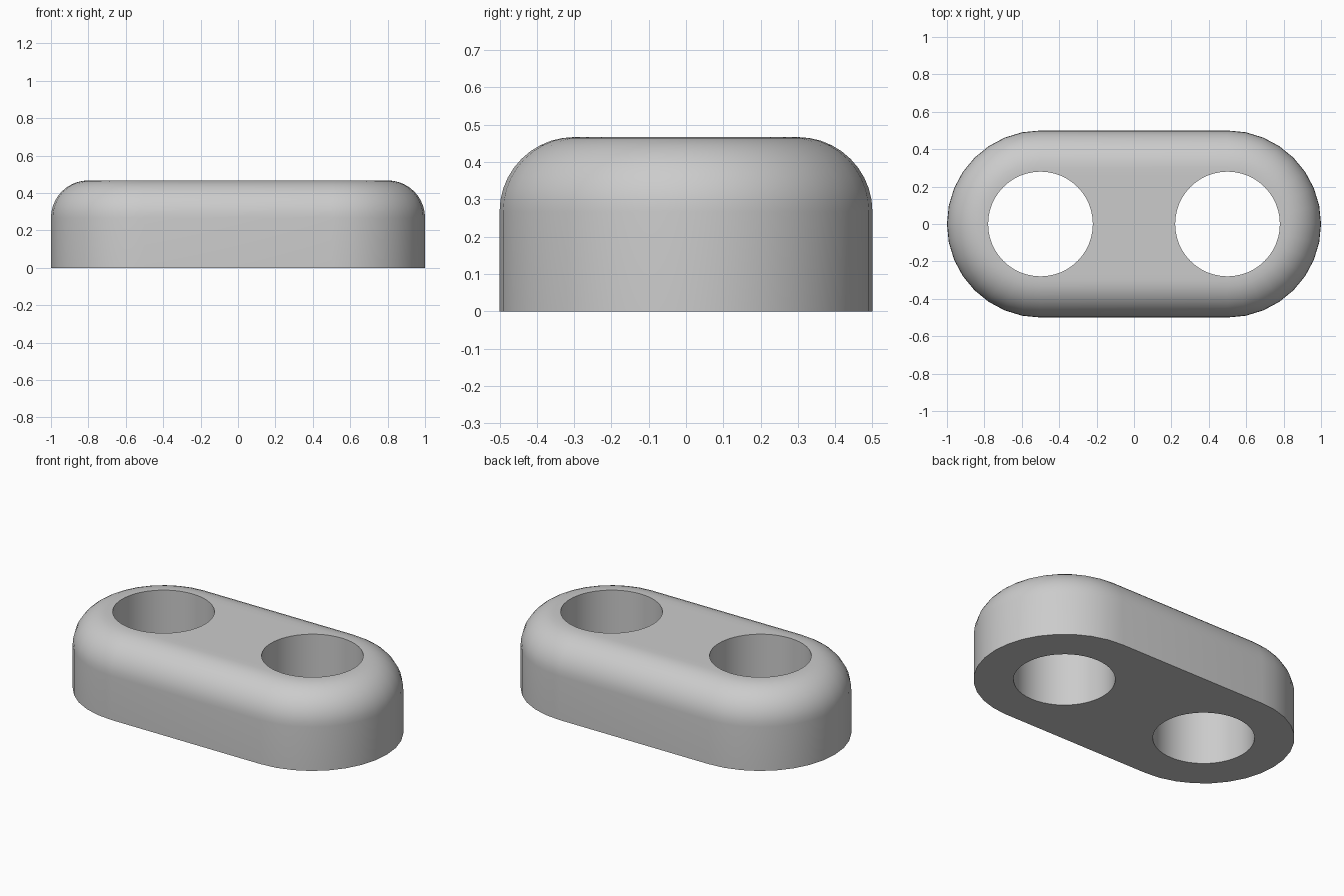
import bpy, bmesh
from math import cos, sin, pi

cube = bpy.data.objects.get("Cube")
if cube:
    bpy.data.objects.remove(cube, do_unlink=True)

HALF, RADIUS, HEIGHT = 0.5, 0.5, 0.467
FILLET, HOLE = 0.2, 0.28
ARC, ROUND, HOLE_SIDES = 16, 10, 48

bm = bmesh.new()


def stadium(inset, z):
    """Closed ring with two straight sides and two half-round ends."""
    r = RADIUS - inset
    ring = []
    for cx, start in ((HALF, -pi / 2), (-HALF, pi / 2)):
        for i in range(ARC + 1):
            a = start + pi * i / ARC
            ring.append(bm.verts.new((cx + r * cos(a), r * sin(a), z)))
    return ring


def circle(cx, z):
    angles = [2 * pi * i / HOLE_SIDES for i in range(HOLE_SIDES)]
    return [bm.verts.new((cx + HOLE * cos(a), HOLE * sin(a), z)) for a in angles]


def loft(low, high):
    n = len(low)
    for i in range(n):
        j = (i + 1) % n
        bm.faces.new((low[i], low[j], high[j], high[i]))


def cap(rings):
    edges = []
    for ring in rings:
        for i, v in enumerate(ring):
            edges.append(bm.edges.get((v, ring[(i + 1) % len(ring)])))
    bmesh.ops.triangle_fill(bm, edges=edges, use_beauty=True)


# Outer wall and rounded upper rim
walls = [stadium(0, 0)]
for k in range(ROUND + 1):
    a = pi / 2 * k / ROUND
    walls.append(stadium(FILLET * (1 - cos(a)), HEIGHT - FILLET * (1 - sin(a))))
for low, high in zip(walls, walls[1:]):
    loft(low, high)

# Two through holes
bottoms = [circle(x, 0) for x in (-HALF, HALF)]
tops = [circle(x, HEIGHT) for x in (-HALF, HALF)]
for low, high in zip(bottoms, tops):
    loft(low, high)

# Flat faces pierced by the holes
cap([walls[0]] + bottoms)
cap([walls[-1]] + tops)
bmesh.ops.recalc_face_normals(bm, faces=bm.faces)

mesh = bpy.data.meshes.new("link_plate")
bm.to_mesh(mesh)
bm.free()
plate = bpy.data.objects.new("link_plate", mesh)
bpy.context.collection.objects.link(plate)

# Plain grey material
grey = bpy.data.materials.new("plain_grey")
grey.use_nodes = True
colour = (0.6, 0.6, 0.6, 1)
grey.diffuse_color = colour
grey.node_tree.nodes["Principled BSDF"].inputs["Base Color"].default_value = colour
mesh.materials.append(grey)

# Smooth curves with crisp hole and base edges
bpy.ops.object.select_all(action='DESELECT')
plate.select_set(True)
bpy.context.view_layer.objects.active = plate
bpy.ops.object.shade_smooth_by_angle(angle=pi / 6)
